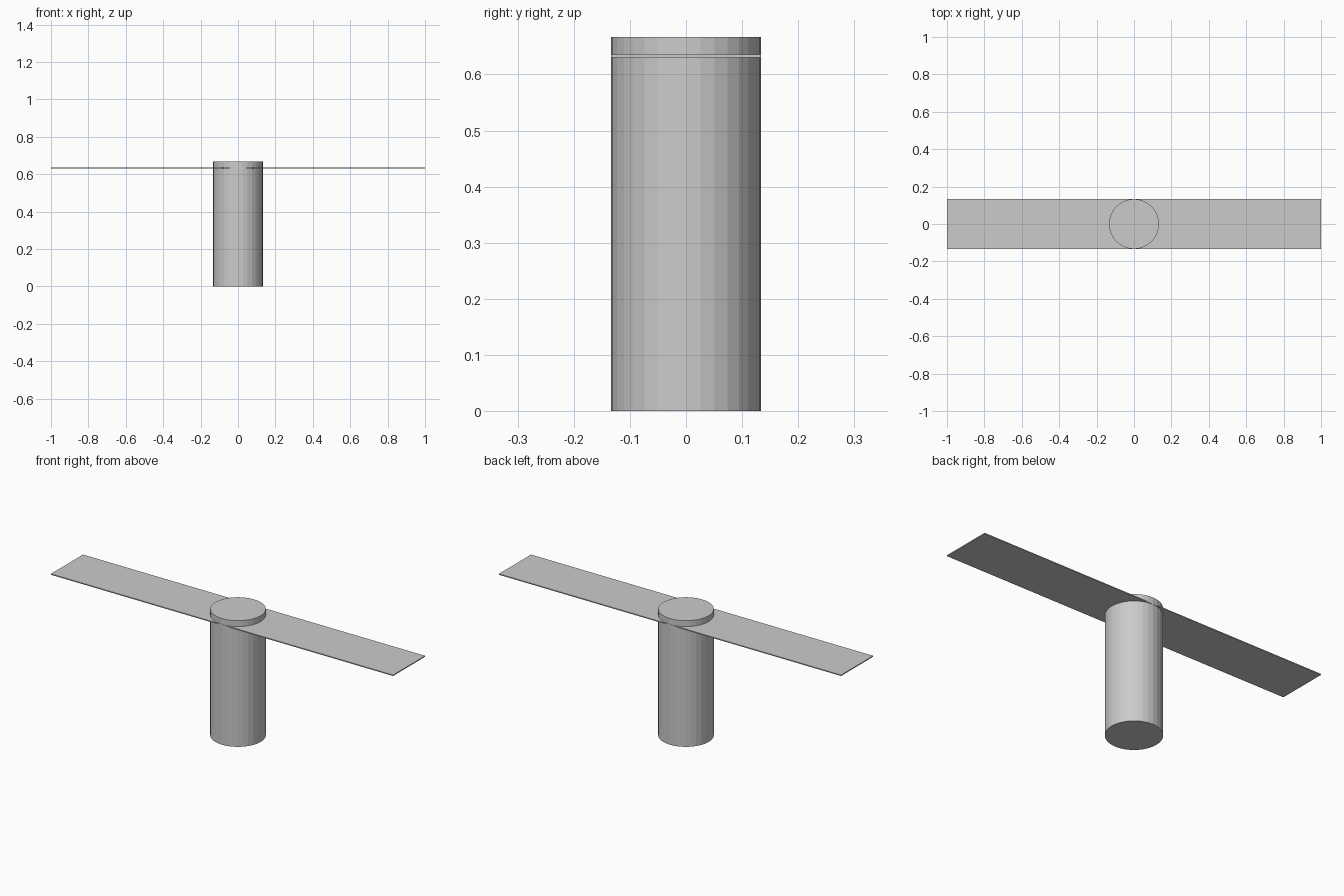
import bpy

if "Cube" in bpy.data.objects:
    bpy.data.objects.remove(bpy.data.objects["Cube"])

RADIUS, HEIGHT = 0.1333, 0.6667
PLATE_LOW, PLATE_HIGH = 0.6305, 0.6358

# Upright post, 32 flat sides
bpy.ops.mesh.primitive_cylinder_add(vertices=32, radius=RADIUS, depth=HEIGHT,
                                    location=(0, 0, HEIGHT / 2))
bpy.context.object.name = "post"

# Thin cross plate passing through the post near its top
bpy.ops.mesh.primitive_cube_add(size=1, location=(0, 0, (PLATE_LOW + PLATE_HIGH) / 2))
plate = bpy.context.object
plate.name = "cross_plate"
plate.scale = (2, 2 * RADIUS, PLATE_HIGH - PLATE_LOW)
bpy.ops.object.transform_apply(location=False, rotation=False, scale=True)
